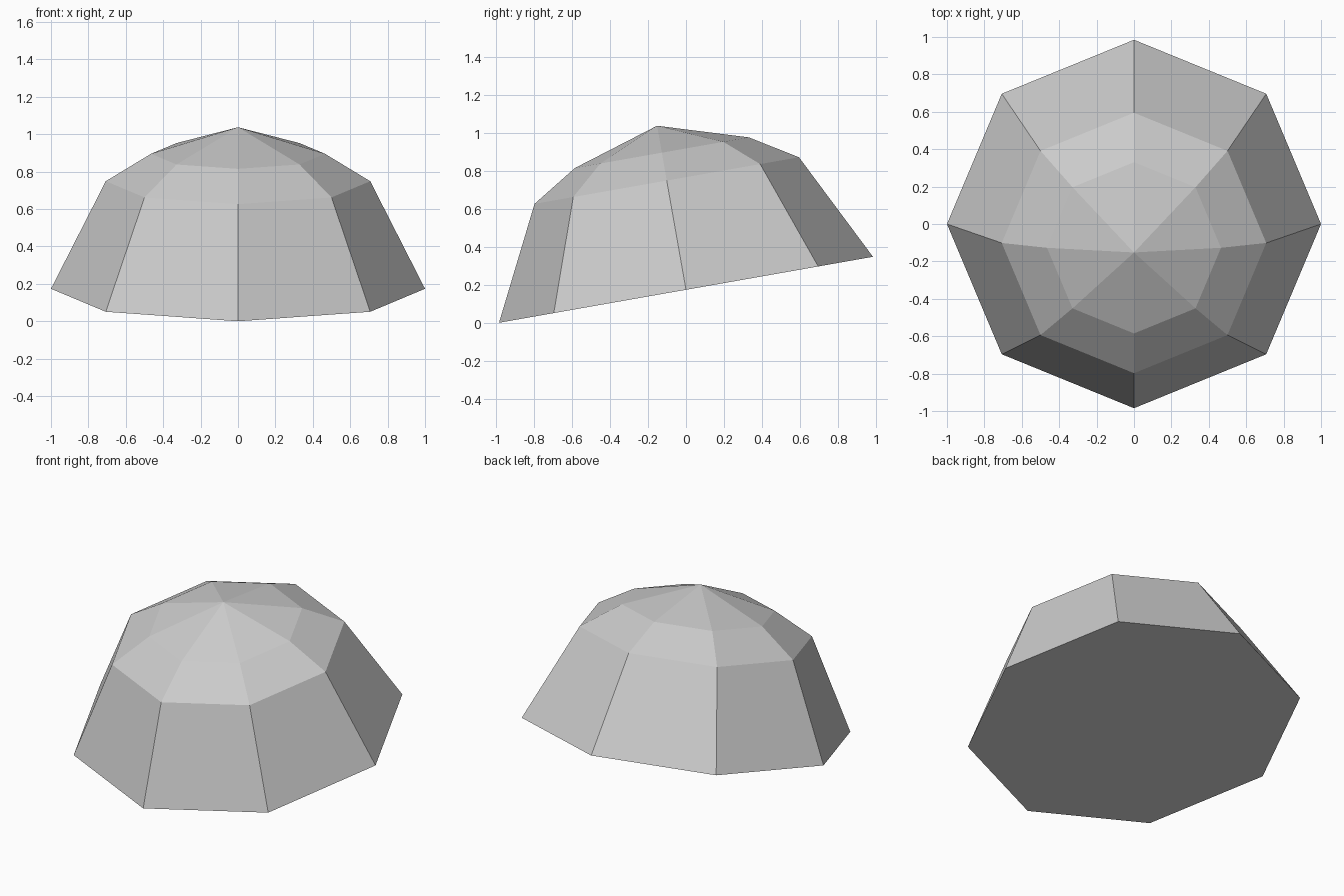
import bpy
import bmesh
from math import cos, sin, pi, radians
from mathutils import Matrix

cube = bpy.data.objects.get("Cube")
if cube:
    bpy.data.objects.remove(cube, do_unlink=True)

SIDES = 8
TILT = radians(10)
RINGS = [(1.0, 0.0), (0.707, 0.584), (0.465, 0.733)]  # radius, height
APEX = 0.877

# Plain grey material
grey = bpy.data.materials.new("light grey")
grey.use_nodes = True
colour = (0.6, 0.6, 0.6, 1)
grey.diffuse_color = colour
grey.node_tree.nodes["Principled BSDF"].inputs["Base Color"].default_value = colour

# Faceted dome: stacked octagons closed by an apex and a flat base
bm = bmesh.new()
rings = [[bm.verts.new((r * cos(2 * pi * i / SIDES), r * sin(2 * pi * i / SIDES), h))
          for i in range(SIDES)] for r, h in RINGS]
tip = bm.verts.new((0, 0, APEX))
bm.faces.new(rings[0][::-1])
for i in range(SIDES):
    j = (i + 1) % SIDES
    for low, high in zip(rings, rings[1:]):
        bm.faces.new((low[i], low[j], high[j], high[i]))
    bm.faces.new((rings[-1][i], rings[-1][j], tip))

# Lean the dome forward and rest its front corner on the ground
bm.transform(Matrix.Translation((0, 0, sin(TILT))) @ Matrix.Rotation(TILT, 4, "X"))
bmesh.ops.recalc_face_normals(bm, faces=bm.faces)

mesh = bpy.data.meshes.new("dome")
bm.to_mesh(mesh)
bm.free()
mesh.materials.append(grey)
dome = bpy.data.objects.new("dome", mesh)
bpy.context.collection.objects.link(dome)
